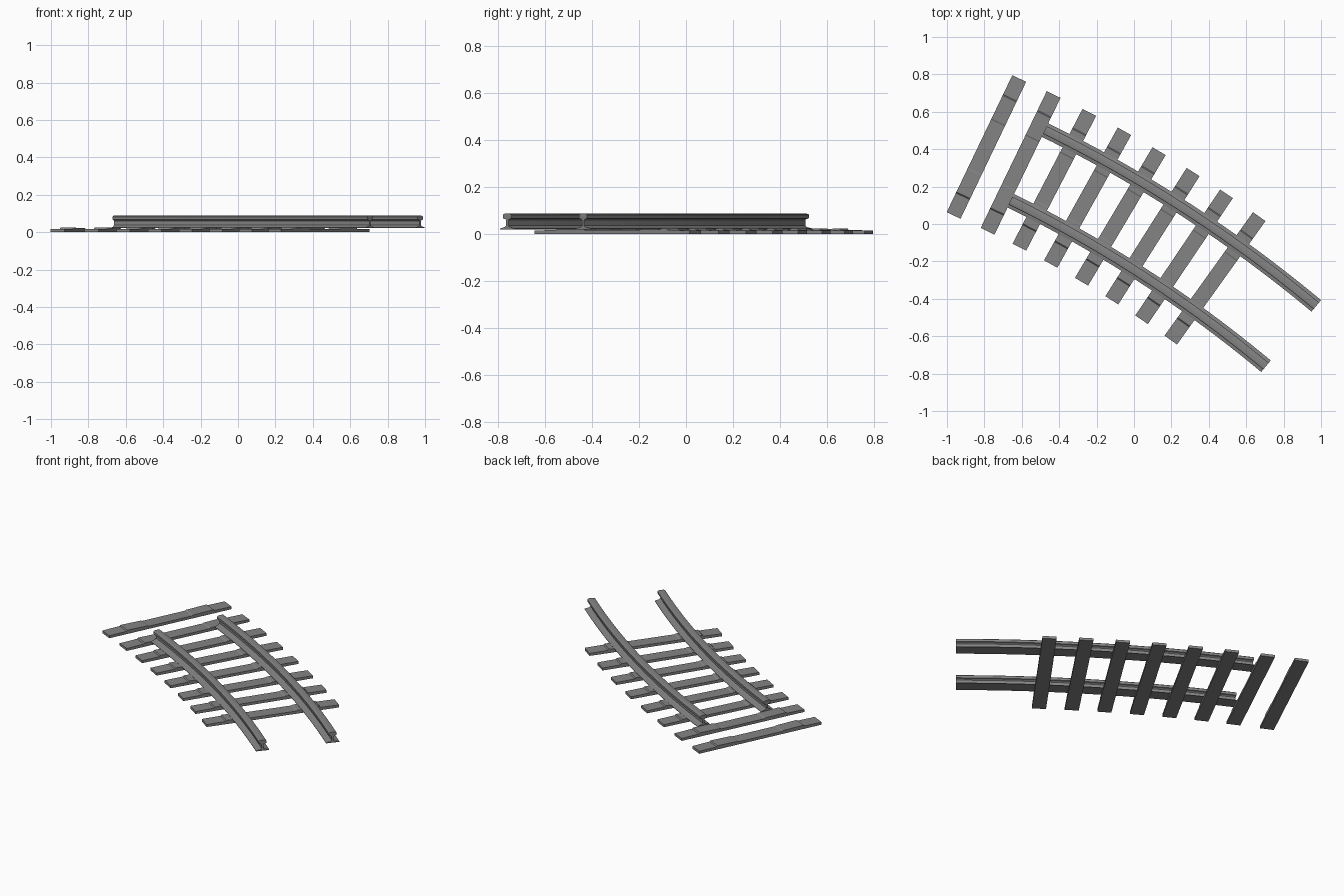
import bpy, bmesh
from math import cos, sin, radians
from mathutils import Vector, Matrix

if "Cube" in bpy.data.objects:
    bpy.data.objects.remove(bpy.data.objects["Cube"], do_unlink=True)

# Shared curve of the track: centre and radii
CENTRE = Vector((-3.663, -6.004, 0))
SLEEPER_RADIUS = 7.03
RAIL_RADII = {"inner_rail": 6.825, "outer_rail": 7.245}
RAIL_START, RAIL_END, RAIL_STEPS = 63.9, 50.2, 24

grey = bpy.data.materials.new("weathered_grey")
grey.use_nodes = True
colour = (0.23, 0.23, 0.23, 1)
grey.diffuse_color = colour
grey.node_tree.nodes["Principled BSDF"].inputs["Base Color"].default_value = colour


def loft(name, rings, smooth=False):
    """Join closed rings of points into a capped solid."""
    bm = bmesh.new()
    loops = [[bm.verts.new(p) for p in ring] for ring in rings]
    for a, b in zip(loops, loops[1:]):
        for i in range(len(a)):
            j = (i + 1) % len(a)
            bm.faces.new((a[i], a[j], b[j], b[i]))
    bm.faces.new(loops[0])
    bm.faces.new(loops[-1])
    bmesh.ops.recalc_face_normals(bm, faces=bm.faces)
    mesh = bpy.data.meshes.new(name)
    bm.to_mesh(mesh)
    bm.free()
    mesh.materials.append(grey)
    obj = bpy.data.objects.new(name, mesh)
    bpy.context.collection.objects.link(obj)
    if smooth:
        bpy.ops.object.select_all(action="DESELECT")
        obj.select_set(True)
        bpy.context.view_layer.objects.active = obj
        bpy.ops.object.shade_smooth_by_angle(angle=radians(30))
    return obj


def mirrored(half):
    """Complete a half outline, given from bottom to top on one side."""
    return half + [(-x, z) for x, z in reversed(half)]


# Rails: flat-bottomed section swept along the arc
rail_section = mirrored([
    (0.040, 0.021), (0.040, 0.024), (0.012, 0.031), (0.006, 0.037),
    (0.006, 0.060), (0.010, 0.064), (0.022, 0.067), (0.023, 0.082),
    (0.019, 0.086), (0.010, 0.088),
])
for name, radius in RAIL_RADII.items():
    rings = []
    for step in range(RAIL_STEPS + 1):
        a = radians(RAIL_START + (RAIL_END - RAIL_START) * step / RAIL_STEPS)
        out = Vector((cos(a), sin(a), 0))
        rings.append([CENTRE + out * (radius + x) + Vector((0, 0, z))
                      for x, z in rail_section])
    loft(name, rings, smooth=True)

# Sleepers: side outline with raised, inward-leaning rail seats
sleeper_outline = mirrored([
    (0.406, 0), (0.406, 0.016), (0.292, 0.018), (0.286, 0.024),
    (0.150, 0.021), (0.142, 0.017),
])
for i in range(8):
    a = radians(65.87 - 1.644 * i)
    rings = [[(x, y, z) for x, z in sleeper_outline] for y in (-0.041, 0.041)]
    sleeper = loft(f"sleeper_{i + 1}", rings)
    spot = CENTRE + Vector((cos(a), sin(a), 0)) * SLEEPER_RADIUS
    # The loose end sleeper lies parallel to its neighbour
    turn = radians(64.4) if i == 0 else a
    sleeper.matrix_world = Matrix.Translation(spot) @ Matrix.Rotation(turn, 4, "Z")
